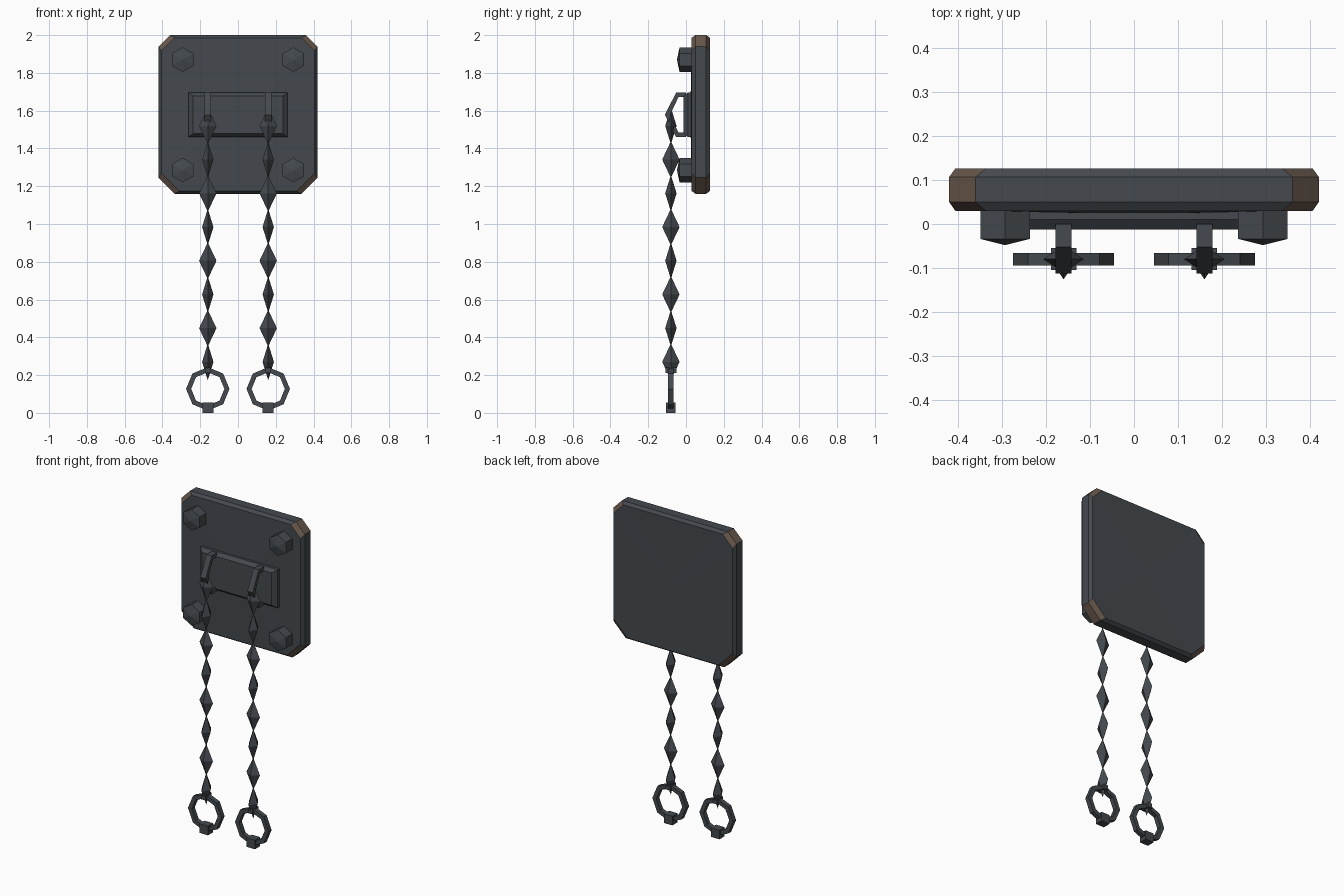
import bpy, bmesh
from math import sin, cos, pi
from mathutils import Vector

cube = bpy.data.objects.get("Cube")
if cube:
    bpy.data.objects.remove(cube, do_unlink=True)


def material(name, rgb):
    m = bpy.data.materials.new(name)
    m.use_nodes = True
    m.diffuse_color = (*rgb, 1)
    m.node_tree.nodes["Principled BSDF"].inputs["Base Color"].default_value = (*rgb, 1)
    return m


IRON = material("dark iron", (0.058, 0.067, 0.077))
BRONZE = material("worn brown edge", (0.135, 0.095, 0.07))


def finish(name, bm, mats=(IRON,)):
    bmesh.ops.recalc_face_normals(bm, faces=bm.faces)
    mesh = bpy.data.meshes.new(name)
    bm.to_mesh(mesh)
    bm.free()
    for m in mats:
        mesh.materials.append(m)
    obj = bpy.data.objects.new(name, mesh)
    bpy.context.collection.objects.link(obj)
    return obj


def loft(loops, tips=(None, None)):
    """Skin a row of loops; close each end with a fan to a tip or a flat cap."""
    bm = bmesh.new()
    rows = [[bm.verts.new(p) for p in loop] for loop in loops]
    n = len(rows[0])
    for a, b in zip(rows, rows[1:]):
        for i in range(n):
            bm.faces.new((a[i], a[(i + 1) % n], b[(i + 1) % n], b[i]))
    for row, tip in ((rows[0], tips[0]), (rows[-1], tips[1])):
        if tip is None:
            bm.faces.new(row)
        else:
            t = bm.verts.new(tip)
            for i in range(n):
                bm.faces.new((row[i], row[(i + 1) % n], t))
    return bm


def box(name, center, size):
    bm = bmesh.new()
    bmesh.ops.create_cube(bm, size=1)
    for v in bm.verts:
        v.co = Vector(center) + Vector(a * b for a, b in zip(v.co, size))
    return finish(name, bm)


# Wall plate: clipped square with bevelled rims and faintly fanned faces
def plate_loop(y, inset, extra):
    h, top, low = 0.42 - inset, 0.06 + extra, 0.085 + extra
    pts = [(h, h - top), (h - top, h), (top - h, h), (-h, h - top),
           (-h, low - h), (low - h, -h), (h - low, -h), (h, low - h)]
    return [(x, y, 1.58 + z) for x, z in pts]


bm = loft([plate_loop(0.03, 0.014, 0.01), plate_loop(0.05, 0, 0),
           plate_loop(0.107, 0, 0), plate_loop(0.126, 0.014, 0.01)],
          ((0, 0.023, 1.58), (0, 0.122, 1.58)))
bm.normal_update()
for f in bm.faces:
    # diagonal corner faces are brown
    if min(abs(f.normal.x), abs(f.normal.z)) > 0.3:
        f.material_index = 1
finish("wall_plate", bm, (IRON, BRONZE))


# Raised mount with a sloped rim
def rect(y, hx, hz):
    return [(x * hx, y, 1.578 + z * hz) for x, z in ((1, 1), (-1, 1), (-1, -1), (1, -1))]


finish("mount", loft([rect(0.032, 0.263, 0.118), rect(0.01, 0.263, 0.118),
                      rect(-0.012, 0.238, 0.1)]))

# Hexagonal bolts with low pointed heads
for x in (-0.293, 0.293):
    for z in (1.285, 1.87):
        def hexagon(y):
            return [(x + 0.065 * sin(i * pi / 3), y, z + 0.065 * cos(i * pi / 3))
                    for i in range(6)]
        finish("bolt", loft([hexagon(0.035), hexagon(-0.034)], (None, (x, -0.048, z))))


# Bracket: half-hexagon strap extruded across x
def bracket(cx):
    outer = [(0, 0.118), (-0.052, 0.118), (-0.112, 0), (-0.052, -0.118), (0, -0.118)]
    inner = [(0, 0.094), (-0.04, 0.094), (-0.084, 0), (-0.04, -0.094), (0, -0.094)]
    sections = []
    for (ya, za), (yb, zb) in zip(outer, inner):
        sections.append([(cx + s * 0.018, y, 1.578 + z) for s, y, z in
                         ((-1, ya, za), (1, ya, za), (1, yb, zb), (-1, yb, zb))])
    finish("bracket", loft(sections))


# Chain link: stretched octahedron, wide in x or y
def link(cx, z, turned):
    a, b = (0.03, 0.046) if turned else (0.046, 0.03)
    girdle = [(cx + a, -0.08, z), (cx, b - 0.08, z), (cx - a, -0.08, z), (cx, -0.08 - b, z)]
    bm = bmesh.new()
    ring = [bm.verts.new(p) for p in girdle]
    for s in (-1, 1):
        tip = bm.verts.new((cx, -0.08, z + s * 0.097))
        for i in range(4):
            bm.faces.new((ring[i], ring[(i + 1) % 4], tip))
    finish("chain_link", bm)


# Octagonal end ring with square section
def end_ring(cx):
    bm = bmesh.new()
    rows = []
    for i in range(8):
        c, s = cos(i * pi / 4), sin(i * pi / 4)
        rows.append([bm.verts.new((cx + r * c, y, 0.127 + r * s)) for r, y in
                     ((0.115, -0.094), (0.115, -0.066), (0.088, -0.066), (0.088, -0.094))])
    for i in range(8):
        a, b = rows[i], rows[(i + 1) % 8]
        for j in range(4):
            k = (j + 1) % 4
            bm.faces.new((a[j], a[k], b[k], b[j]))
    finish("end_ring", bm)


for cx in (-0.16, 0.16):
    bracket(cx)
    for i in range(8):
        link(cx, 0.27 + i * 0.1785, i % 2 == 0)
    end_ring(cx)
    box("ring_clasp", (cx, -0.08, 0.028), (0.058, 0.05, 0.056))
    box("ring_collar", (cx, -0.08, 0.226), (0.03, 0.058, 0.028))
